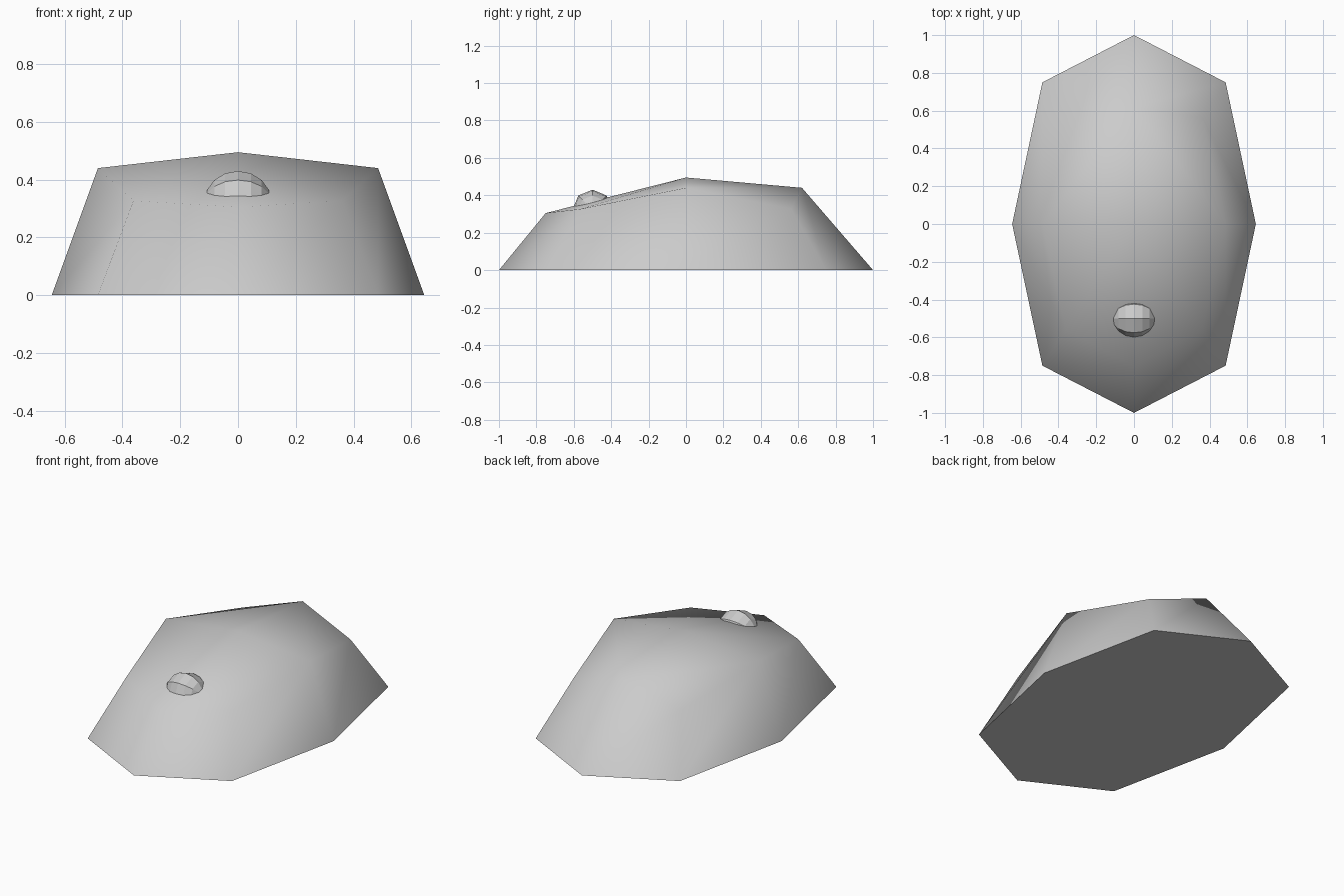
import bpy, bmesh, math
from mathutils import Matrix

if "Cube" in bpy.data.objects:
    bpy.data.objects.remove(bpy.data.objects["Cube"])

def make_object(name, bm):
    bmesh.ops.recalc_face_normals(bm, faces=bm.faces[:])
    me = bpy.data.meshes.new(name)
    bm.to_mesh(me)
    bm.free()
    ob = bpy.data.objects.new(name, me)
    bpy.context.collection.objects.link(ob)
    return ob

def mirrored_ring(half):
    # half runs front centre -> back centre on +x; the rest is reflected
    return half + [(-x, y, z) for x, y, z in half[-2:0:-1]]

# Faceted dome shell: octagonal base ring, upper ring and a crown point
base = mirrored_ring([(0, -1, 0), (.485, -.75, 0), (.645, 0, 0), (.485, .75, 0), (0, 1, 0)])
rim = mirrored_ring([(0, -.75, .305), (.362, -.562, .327), (.485, 0, .44),
                     (.362, .562, .327), (0, .62, .44)])
bm = bmesh.new()
b = [bm.verts.new(p) for p in base]
r = [bm.verts.new(p) for p in rim]
crown = bm.verts.new((0, 0, .495))
for i in range(8):
    j = (i + 1) % 8
    bm.faces.new((b[i], b[j], r[j], r[i]))
for i in range(0, 8, 2):
    # crown panels: folded front to back along the convex diagonals
    m, n, o = r[i], r[(i + 1) % 8], r[(i + 2) % 8]
    if n.co.y < 0:
        bm.faces.new((crown, m, n))
        bm.faces.new((crown, n, o))
    else:
        bm.faces.new((crown, m, o))
        bm.faces.new((m, n, o))
bm.faces.new(b[::-1])
shell = make_object("shell", bm)
bpy.context.view_layer.objects.active = shell
shell.select_set(True)
bpy.ops.object.shade_smooth_by_angle(angle=math.radians(85))

# Low-poly knob sunk into the front slope, poles along x
bm = bmesh.new()
bmesh.ops.create_uvsphere(bm, u_segments=8, v_segments=8, radius=1)
bm.transform(Matrix.Translation((0, -.5, .323)) @ Matrix.Diagonal((.116, .107, .107, 1))
             @ Matrix.Rotation(math.pi / 2, 4, 'Y'))
make_object("knob", bm)
